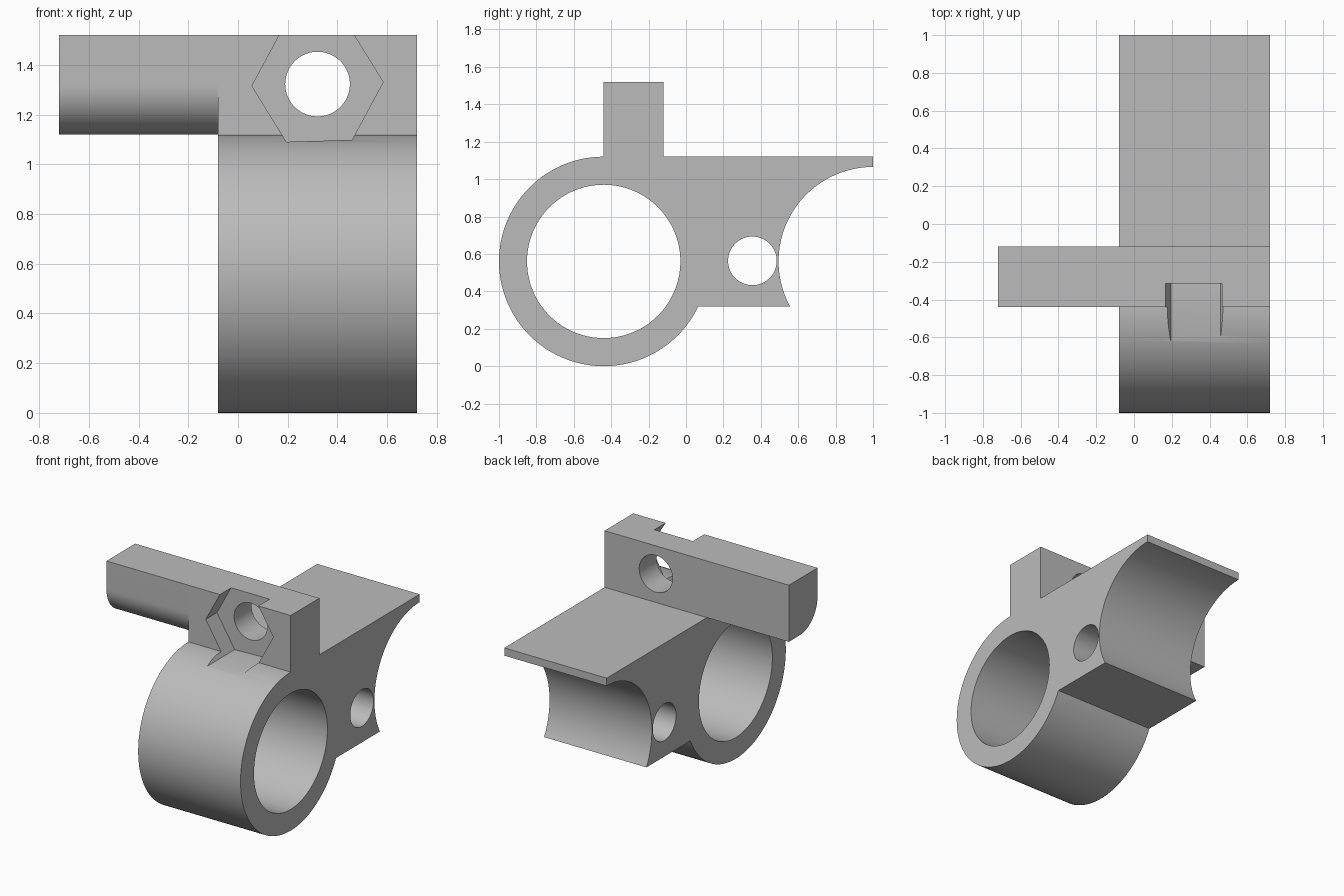
import bpy
import bmesh
from math import sin, cos, pi, radians

cube = bpy.data.objects.get("Cube")
if cube:
    bpy.data.objects.remove(cube, do_unlink=True)

grey = bpy.data.materials.new("light grey plastic")
grey.use_nodes = True
colour = (0.5, 0.5, 0.5, 1)
grey.diffuse_color = colour
grey.node_tree.nodes["Principled BSDF"].inputs["Base Color"].default_value = colour


def arc(cu, cv, r, start, end, steps):
    """Points of an arc, angles in degrees."""
    angles = [radians(start + (end - start) * i / steps) for i in range(steps + 1)]
    return [(cu + r * cos(a), cv + r * sin(a)) for a in angles]


def circle(cu, cv, r, sides=96):
    return arc(cu, cv, r, 0, 360, sides)[:-1]


def extrude(name, profile, low, high, axis="x"):
    """Extrude a (y, z) profile along x, or an (x, z) profile along y."""
    bm = bmesh.new()
    if axis == "x":
        verts = [bm.verts.new((low, u, v)) for u, v in profile]
        step = (high - low, 0, 0)
    else:
        verts = [bm.verts.new((u, low, v)) for u, v in profile]
        step = (0, high - low, 0)
    face = bm.faces.new(verts)
    moved = bmesh.ops.extrude_face_region(bm, geom=[face], use_keep_orig=True)["geom"]
    bmesh.ops.translate(bm, vec=step,
                        verts=[g for g in moved if isinstance(g, bmesh.types.BMVert)])
    bmesh.ops.recalc_face_normals(bm, faces=bm.faces[:])
    mesh = bpy.data.meshes.new(name)
    bm.to_mesh(mesh)
    bm.free()
    mesh.materials.append(grey)
    obj = bpy.data.objects.new(name, mesh)
    bpy.context.collection.objects.link(obj)
    return obj


def combine(target, other, operation):
    """Apply a boolean and remove the helper."""
    bpy.context.view_layer.objects.active = target
    mod = target.modifiers.new(operation, "BOOLEAN")
    mod.operation = operation
    mod.solver = "EXACT"
    mod.object = other
    bpy.ops.object.modifier_apply(modifier=mod.name)
    bpy.data.objects.remove(other, do_unlink=True)


# Clamp body: ring, web with concave saddle, top plate and upright rail
outline = arc(-0.44, 0.56, 0.56, 90, 334.6, 96)
outline += arc(1.0, 0.56, 0.505, 208.4, 90, 48)
outline += [(1.0, 1.12), (-0.12, 1.12), (-0.12, 1.52), (-0.44, 1.52)]
body = extrude("clamp_body", outline, -0.08, 0.72)

# Side arm with a rounded lower front edge
arm_profile = [(-0.12, 1.12), (-0.12, 1.52), (-0.44, 1.52)]
arm_profile += arc(-0.24, 1.32, 0.2, 180, 270, 24)
combine(body, extrude("side_arm", arm_profile, -0.72, -0.08), "UNION")

# Tube bore and small pin hole
combine(body, extrude("tube_bore", circle(-0.44, 0.56, 0.41), -0.3, 0.9), "DIFFERENCE")
combine(body, extrude("pin_hole", circle(0.355, 0.563, 0.13), -0.3, 0.9), "DIFFERENCE")

# Hexagonal nut pocket, slightly turned, and its bolt hole
pocket = arc(0.32, 1.323, 0.264, 1.7, 361.7, 6)[:-1]
combine(body, extrude("nut_pocket", pocket, -0.9, -0.315, "y"), "DIFFERENCE")
combine(body, extrude("bolt_hole", circle(0.32, 1.323, 0.13), -0.6, 0.1, "y"), "DIFFERENCE")

# Smooth curved walls, keep edges sharp
bpy.ops.object.select_all(action="DESELECT")
body.select_set(True)
bpy.context.view_layer.objects.active = body
bpy.ops.object.shade_smooth_by_angle(angle=radians(20))
